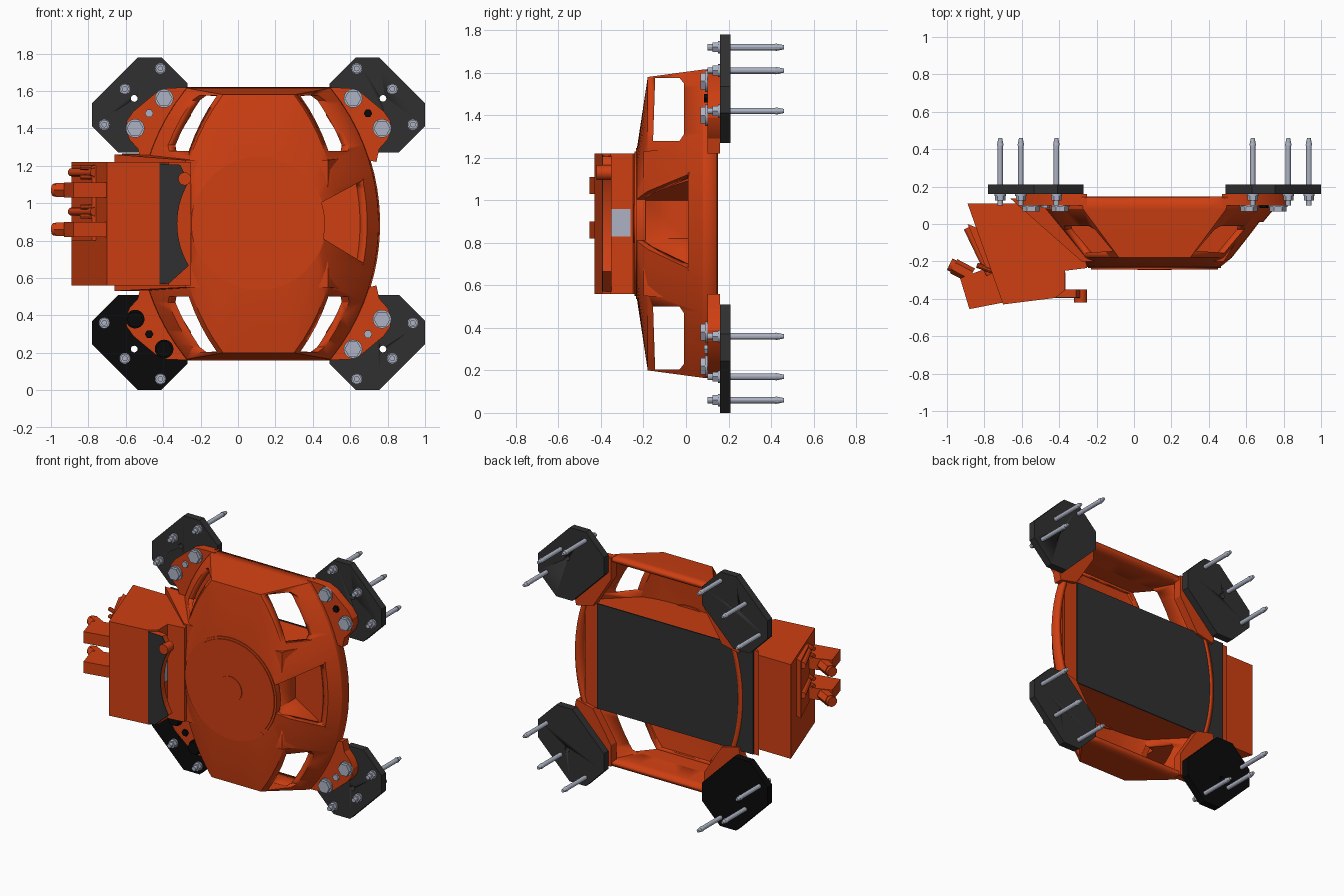
import bpy, bmesh, math
from mathutils import Vector

cube = bpy.data.objects.get("Cube")
if cube:
    bpy.data.objects.remove(cube, do_unlink=True)

CX, CZ = 0.11, 0.89  # centre of the main body


def material(name, rgb):
    m = bpy.data.materials.new(name)
    m.use_nodes = True
    m.diffuse_color = (*rgb, 1)
    m.node_tree.nodes["Principled BSDF"].inputs["Base Color"].default_value = (*rgb, 1)
    return m


ORANGE = material("orange paint", (0.62, 0.05, 0.006))
DARK = material("dark grey", (0.03, 0.03, 0.03))
BLACK = material("black", (0.003, 0.003, 0.003))
STEEL = material("steel", (0.42, 0.45, 0.55))


def finish(name, bm, mat, smooth=True):
    bmesh.ops.recalc_face_normals(bm, faces=bm.faces)
    me = bpy.data.meshes.new(name)
    bm.to_mesh(me)
    bm.free()
    me.materials.append(mat)
    ob = bpy.data.objects.new(name, me)
    bpy.context.collection.objects.link(ob)
    activate(ob)
    if smooth:
        bpy.ops.object.shade_smooth_by_angle(angle=math.radians(25))
    return ob


def activate(ob):
    bpy.ops.object.select_all(action='DESELECT')
    ob.select_set(True)
    bpy.context.view_layer.objects.active = ob


def loft(name, loops, mat, cap_start=True):
    """Skin a list of equal-length point loops."""
    bm = bmesh.new()
    rings = [[bm.verts.new(p) for p in lp] for lp in loops]
    n = len(rings[0])
    for a, b in zip(rings, rings[1:]):
        for i in range(n):
            bm.faces.new((a[i], a[(i + 1) % n], b[(i + 1) % n], b[i]))
    if cap_start:
        bm.faces.new(rings[0])
    bm.faces.new(rings[-1])
    return finish(name, bm, mat)


def prism(name, pts, lo, hi, axis, mat):
    """Extrude a 2D outline along the x, y or z axis."""
    def place(p, d):
        q = list(p)
        q.insert(axis, d)
        return q
    return loft(name, [[place(p, d) for p in pts] for d in (lo, hi)], mat)


def rod(name, start, end, r, mat, sides=24, r_end=None):
    start, end = Vector(start), Vector(end)
    rot = (end - start).to_track_quat('Z', 'Y')
    loops = []
    for c, rad in ((start, r), (end, r if r_end is None else r_end)):
        angles = [math.tau * i / sides for i in range(sides)]
        loops.append([c + rot @ Vector((rad * math.cos(a), rad * math.sin(a), 0)) for a in angles])
    return loft(name, loops, mat)


def rod_y(name, x, z, y0, y1, r, mat, sides=24):
    return rod(name, (x, y0, z), (x, y1, z), r, mat, sides)


def rect(a0, a1, b0, b1):
    return [(a0, b0), (a1, b0), (a1, b1), (a0, b1)]


def cut(ob, cutter):
    mod = ob.modifiers.new("cut", 'BOOLEAN')
    mod.operation, mod.solver, mod.object = 'DIFFERENCE', 'EXACT', cutter
    activate(ob)
    bpy.ops.object.modifier_apply(modifier=mod.name)


# Dish-shaped body: bulging sides, flat top and bottom
ARC, FLAT, R = 20, 8, 1.15


def section(y, w, h):
    side = []
    for i in range(ARC):
        dz = h * (2 * i / (ARC - 1) - 1)
        side.append((w - R + math.sqrt(R * R - dz * dz), dz))
    corner = side[-1][0]
    top = [(corner * (1 - 2 * i / FLAT), h) for i in range(1, FLAT)]
    half = side + top
    return [(CX + s * u, y, CZ + s * v) for s in (1, -1) for u, v in half]


def round_section(y, r):
    a0 = math.radians(62)
    angles = [a0 * (2 * i / (ARC - 1) - 1) for i in range(ARC)]
    angles += [a0 + (math.pi - 2 * a0) * i / FLAT for i in range(1, FLAT)]
    return [(CX + s * r * math.cos(a), y, CZ + s * r * math.sin(a)) for s in (1, -1) for a in angles]


shell = loft("body_shell", [section(0.145, 0.65, 0.73), section(0.08, 0.64, 0.725),
                            section(-0.18, 0.42, 0.69), round_section(-0.23, 0.36)],
             ORANGE, cap_start=False)
wall = shell.modifiers.new("wall", 'SOLIDIFY')
wall.thickness, wall.offset = 0.03, -1
activate(shell)
bpy.ops.object.modifier_apply(modifier=wall.name)

# Inner core behind the dish
core_back = [(x, 0.135, z) for x, z in rect(-0.66, 0.69, 0.53, 1.26)]
core_front = [(x, -0.2, z) for x, z in rect(-0.28, 0.48, 0.55, 1.23)]
core = loft("body_core", [core_back, core_front], ORANGE)

# Corner windows and side recess
cutters = []
window = [(-0.145, 1.575), (-0.03, 1.575), (-0.01, 1.55), (-0.01, 1.31), (-0.03, 1.28), (-0.155, 1.28)]
for s in (1, -1):
    pts = [(y, CZ + s * (z - CZ)) for y, z in window]
    cutters.append(prism("window_cutter", pts, -1, 1, 0, ORANGE))
recess = [(0.44, 0.82), (0.44, 1.0), (0.72, 1.15), (0.72, 0.65)]
cutters.append(prism("recess_cutter", recess, -0.4, 0.01, 1, ORANGE))
for c in cutters:
    cut(shell, c)
cut(core, cutters[-1])
for c in cutters:
    bpy.data.objects.remove(c, do_unlink=True)
prism("recess_ledge", [(0.43, 0.8), (0.43, 1.02), (0.67, 1.13), (0.67, 0.67)], 0.01, 0.06, 1, ORANGE)

# Front disc and rear cover
rod_y("disc_rim", CX, CZ, -0.19, -0.236, 0.355, ORANGE, 64)
rod_y("disc_face", CX, CZ, -0.23, -0.242, 0.34, ORANGE, 64)
rod_y("disc_hub", CX, CZ, -0.24, -0.246, 0.09, ORANGE, 40)
prism("rear_cover", rect(-0.62, 0.59, 0.53, 1.265), 0.134, 0.143, 1, DARK)

# Four feet with floor plates, anchors and bolts
FOOT = [(0.36, 0.73), (0.49, 0.725), (0.55, 0.70), (0.67, 0.60), (0.705, 0.55), (0.71, 0.50),
        (0.69, 0.45), (0.645, 0.40), (0.63, 0.33), (0.50, 0.36), (0.36, 0.58)]
PLATE = [(-0.115, 0.255), (0.01, 0.255), (0.255, 0.01), (0.255, -0.115),
         (0.115, -0.255), (-0.01, -0.255), (-0.255, -0.01), (-0.255, 0.115)]
ANCHORS = [(-0.11, 0.195), (0.08, 0.085), (0.19, -0.105)]
BOLTS = [(0.505, 0.67), (0.66, 0.51)]
MID = 0.635  # plate centre distance from the body centre

for sx, sz in ((1, 1), (-1, 1), (1, -1), (-1, -1)):
    def at(u, v):
        return CX + sx * u, CZ + sz * v
    odd = sx < 0 and sz < 0
    tag = ("upper_" if sz > 0 else "lower_") + ("left_" if sx > 0 else "right_")
    prism(tag + "foot", [at(*p) for p in FOOT], 0.10, 0.16, 1, ORANGE)
    plate = prism(tag + "floor_plate", [at(MID + u, MID + v) for u, v in PLATE],
                  0.16, 0.21, 1, BLACK if odd else DARK)
    hx, hz = at(MID + 0.03, MID + 0.035)
    hole = rod_y("hole_cutter", hx, hz, 0.1, 0.3, 0.018, DARK, 16)
    cut(plate, hole)
    bpy.data.objects.remove(hole, do_unlink=True)
    for u, v in ANCHORS:
        x, z = at(MID + u, MID + v)
        rod_y(tag + "anchor_rod", x, z, 0.10, 0.44, 0.015, STEEL, 12)
        rod(tag + "anchor_tip", (x, 0.42, z), (x, 0.46, z), 0.018, STEEL, 12, 0.01)
        rod_y(tag + "anchor_nut", x, z, 0.125, 0.15, 0.027, STEEL, 6)
        rod_y(tag + "anchor_washer", x, z, 0.15, 0.161, 0.03, STEEL, 16)
    for u, v in BOLTS:
        x, z = at(u, v)
        metal = BLACK if odd else STEEL
        rod_y(tag + "bolt_head", x, z, 0.068, 0.095, 0.045, metal, 6)
        rod_y(tag + "bolt_washer", x, z, 0.09, 0.101, 0.05, metal)
    x, z = at(0.585, 0.59)
    rod_y(tag + "levelling_screw", x, z, 0.085, 0.101, 0.023, BLACK if sx == sz else STEEL, 6)

# Connector housing on the right side, with a forked front edge
housing = [(-0.89, 0.11), (-0.45, 0.11), (-0.28, -0.1), (-0.25, -0.235), (-0.37, -0.25),
           (-0.37, -0.355), (-0.42, -0.395), (-0.70, -0.43)]
prism("connector_housing", housing, 0.56, 1.22, 2, ORANGE)
arc = [(CX - 0.435 * math.cos(a), CZ + 0.435 * math.sin(a))
       for a in [math.radians(-31 + 62 * i / 14) for i in range(15)]]
outline = [(-0.42, 1.21), (-0.31, 1.205)] + arc[::-1] + [(-0.37, 0.57), (-0.42, 0.57)]
prism("fork_flange", outline, -0.39, -0.35, 1, ORANGE)
prism("fork_face", outline, -0.396, -0.39, 1, DARK)
prism("fork_pin", rect(-0.39, -0.365, -0.35, -0.26), 0.83, 0.96, 2, STEEL)
rod_y("fork_knob", -0.285, 1.13, -0.35, -0.42, 0.035, ORANGE, 16)

# Two cable connectors on the sloping side of the housing
prism("connector_panel", [(-0.89, 0.0), (-0.84, -0.02), (-0.75, -0.26), (-0.78, -0.26)],
      0.80, 1.2, 2, ORANGE)
for level in (0.86, 1.07):
    hood = [(-0.93, -0.29), (-0.88, -0.455), (-0.70, -0.42), (-0.77, -0.23)]
    prism("plug_hood", hood, level - 0.04, level + 0.04, 2, ORANGE)
    rod("cable_gland", (-0.87, -0.275, level), (-0.965, -0.225, level), 0.042, ORANGE, 6)
    rod("cable_gland_collar", (-0.965, -0.225, level), (-0.985, -0.215, level), 0.034, ORANGE, 16)
    rod("latch_bar", (-0.89, -0.02, level + 0.095), (-0.77, -0.27, level + 0.095), 0.022, ORANGE, 12)
    for z in (level + 0.07, level + 0.12):
        rod("latch_pin", (-0.84, -0.22, z), (-0.76, -0.25, z), 0.014, ORANGE, 10)
